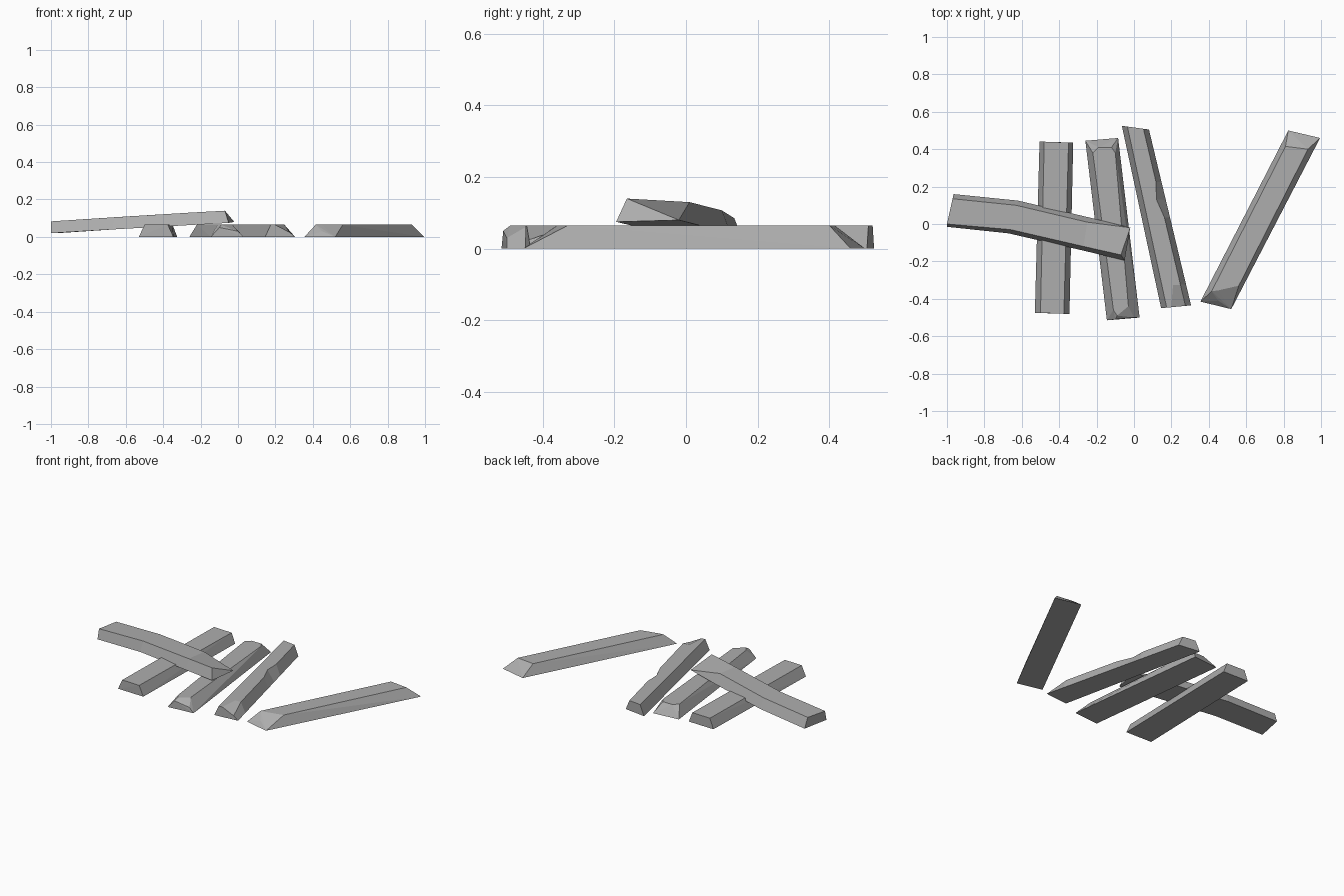
import bpy
import bmesh
from mathutils import Vector

cube = bpy.data.objects.get("Cube")
if cube:
    bpy.data.objects.remove(cube, do_unlink=True)

THICKNESS = 0.065

# Single weathered grey material
grey = bpy.data.materials.new("weathered_grey")
grey.use_nodes = True
colour = (0.42, 0.42, 0.42, 1)
grey.diffuse_color = colour
shader = next(n for n in grey.node_tree.nodes if n.type == "BSDF_PRINCIPLED")
shader.inputs["Base Color"].default_value = colour


def finish(name, bm):
    """Clean the mesh, keep its flat faces and link it to the scene."""
    bmesh.ops.remove_doubles(bm, verts=bm.verts, dist=0.001)
    bmesh.ops.recalc_face_normals(bm, faces=bm.faces)
    mesh = bpy.data.meshes.new(name)
    bm.to_mesh(mesh)
    bm.free()
    mesh.materials.append(grey)
    obj = bpy.data.objects.new(name, mesh)
    bpy.context.collection.objects.link(obj)
    return obj


def hewn_plank(name, base, top, chips=()):
    """Straight plank: footprint, top outline and lowered chip corners."""
    bm = bmesh.new()
    points = [(x, y, 0) for x, y in base]
    points += [(x, y, THICKNESS) for x, y in top]
    points += list(chips)
    for point in points:
        bm.verts.new(point)
    hull = bmesh.ops.convex_hull(bm, input=bm.verts)
    loose = set(hull["geom_interior"]) | set(hull["geom_unused"])
    loose = [v for v in loose if isinstance(v, bmesh.types.BMVert)]
    bmesh.ops.delete(bm, geom=loose, context="VERTS")
    bmesh.ops.dissolve_limit(bm, angle_limit=0.03, verts=bm.verts, edges=bm.edges)
    return finish(name, bm)


def lofted_plank(name, rings):
    """Plank skinned through matching cross-sections."""
    bm = bmesh.new()
    loops = [[bm.verts.new(point) for point in ring] for ring in rings]
    count = len(loops[0])
    for first, second in zip(loops, loops[1:]):
        for i in range(count):
            j = (i + 1) % count
            bm.faces.new((first[i], first[j], second[j], second[i]))
    bm.faces.new(loops[0])
    bm.faces.new(loops[-1])
    return finish(name, bm)


# Plain plank under the leaning one
hewn_plank(
    "left_plank",
    base=[(-.53, -.475), (-.345, -.48), (-.325, .435), (-.505, .44)],
    top=[(-.5, -.475), (-.375, -.48), (-.35, .435), (-.48, .44)],
)

# Plank with both ends worn down
hewn_plank(
    "middle_plank",
    base=[(-.145, -.515), (.03, -.5), (-.085, .46), (-.26, .445)],
    top=[(-.11, -.46), (-.09, -.49), (-.03, -.44),
         (-.1, .38), (-.12, .41), (-.19, .41), (-.22, .38)],
    chips=[(-.1, -.51, .05), (.0, -.5, .03)],
)

# Separate plank on the right with cut ends
hewn_plank(
    "right_plank",
    base=[(.355, -.415), (.52, -.455), (.995, .46), (.825, .5)],
    top=[(.415, -.36), (.45, -.355), (.56, -.33), (.93, .4), (.81, .415)],
    chips=[(.45, -.41, .03)],
)


# Plank with a notched side and a chipped front corner
def notched_section(t, left_inset=0.03, right_inset=0.03):
    left = Vector((.145, -.45, 0)).lerp(Vector((-.065, .525, 0)), t)
    right = Vector((.305, -.435, 0)).lerp(Vector((.08, .505, 0)), t)
    up = Vector((0, 0, THICKNESS))
    across = (right - left).normalized()
    top_left = left + across * left_inset + up
    top_right = right - across * right_inset + up
    return [left, right, top_right, top_left.lerp(top_right, 0.6), top_left]


chipped_end = notched_section(0)
chipped_end[2].z = 0.025
chipped_end[3] = chipped_end[4].lerp(chipped_end[3], 0.4)
lofted_plank("notched_plank", [
    chipped_end,
    notched_section(.12),
    notched_section(.5),
    notched_section(.6, right_inset=.05),
    notched_section(.7),
    notched_section(1),
])

# Bent plank leaning across the others:
# each section runs front bottom, back bottom, back top, front top
tip = (-.02, -.02, .08)
lofted_plank("leaning_plank", [
    [(-1, -.015, .02), (-.965, .16, .02), (-.97, .135, .085), (-1, .0, .083)],
    [(-.67, -.05, .04), (-.62, .125, .043), (-.63, .1, .107), (-.66, -.03, .105)],
    [(-.28, -.14, .062), (-.24, .035, .066), (-.25, .01, .13), (-.27, -.12, .129)],
    [(-.05, -.195, .075), tip, tip, (-.07, -.165, .14)],
])
